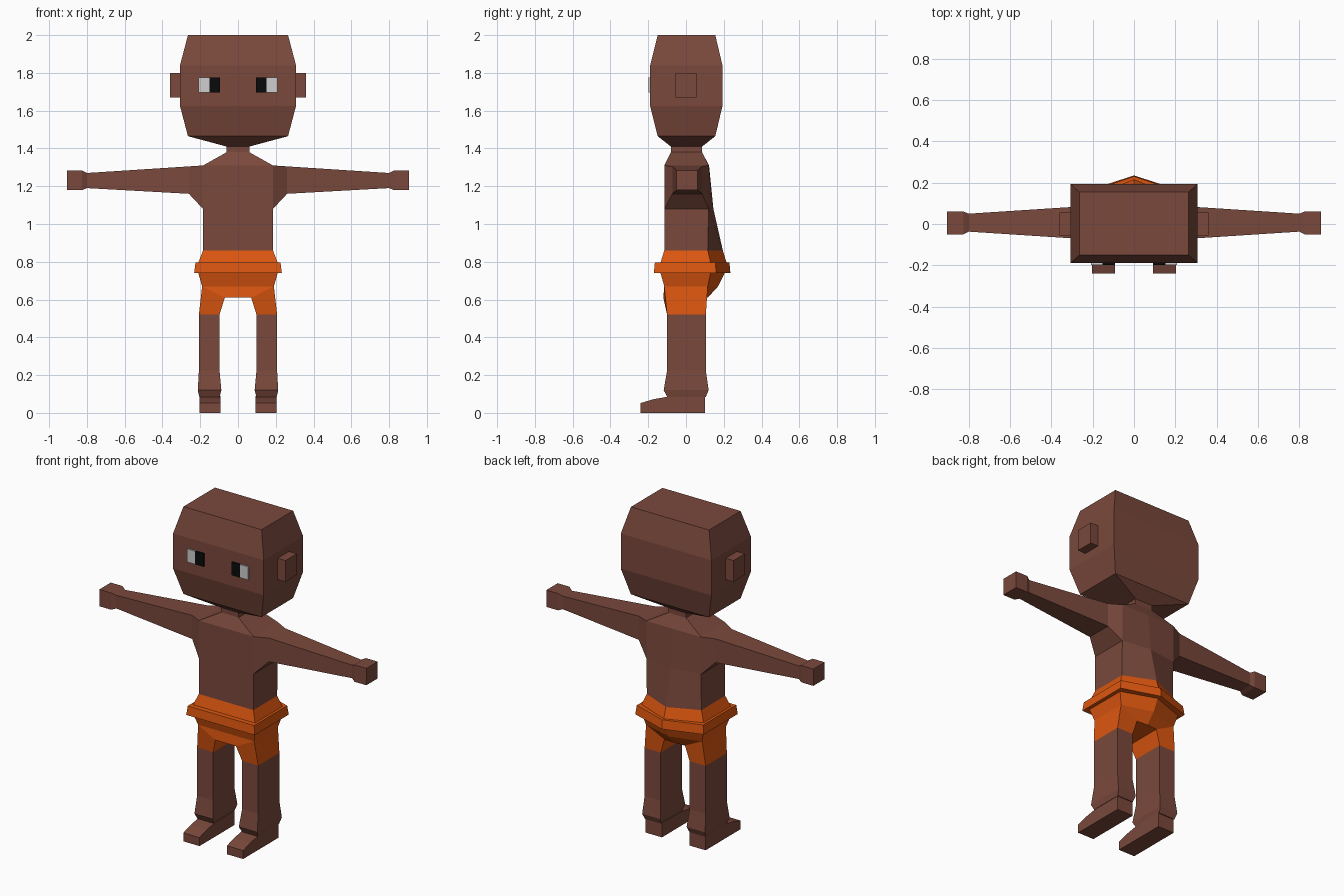
import bpy, bmesh

if "Cube" in bpy.data.objects:
    bpy.data.objects.remove(bpy.data.objects["Cube"])


def material(name, rgb):
    m = bpy.data.materials.new(name)
    m.diffuse_color = (*rgb, 1)
    m.use_nodes = True
    m.node_tree.nodes["Principled BSDF"].inputs["Base Color"].default_value = m.diffuse_color
    return m


SKIN = material("brown skin", (0.195, 0.066, 0.045))
ORANGE = material("orange cloth", (0.72, 0.094, 0.005))
WHITE = material("eye white", (0.62, 0.62, 0.62))
BLACK = material("pupil black", (0.003, 0.003, 0.003))


def loft(name, rings, mat, split=None, lower=None, mirror=False):
    """Skin a list of rings with quads; faces below z = split take the lower material."""
    bm = bmesh.new()
    loops = [[bm.verts.new(p) for p in r] for r in rings]
    n = len(rings[0])
    for a, b in zip(loops, loops[1:]):
        for i in range(n):
            j = (i + 1) % n
            bm.faces.new((a[i], a[j], b[j], b[i]))
    bm.faces.new(loops[0])
    bm.faces.new(loops[-1])
    bmesh.ops.recalc_face_normals(bm, faces=bm.faces)
    me = bpy.data.meshes.new(name)
    me.materials.append(mat)
    if lower:
        me.materials.append(lower)
        for f in bm.faces:
            f.material_index = int(f.calc_center_median().z < split)
    bm.to_mesh(me)
    bm.free()
    ob = bpy.data.objects.new(name, me)
    bpy.context.collection.objects.link(ob)
    if mirror:
        mod = ob.modifiers.new("mirror", 'MIRROR')
        mod.use_mirror_merge = False
    return ob


def rect(z, x0, x1, y0, y1):
    return [(x0, y0, z), (x1, y0, z), (x1, y1, z), (x0, y1, z)]


def side(x, y0, y1, z0, z1):
    return [(x, y0, z0), (x, y1, z0), (x, y1, z1), (x, y0, z1)]


def penta(z, x, y0, y1, ridge):
    """Five-sided ring with a ridge down the middle of the back."""
    return [(-x, y0, z), (x, y0, z), (x, y1, z), (0, ridge, z), (-x, y1, z)]


def box(name, x0, x1, y0, y1, z0, z1, mat):
    return loft(name, [rect(z0, x0, x1, y0, y1), rect(z1, x0, x1, y0, y1)], mat, mirror=True)


# Head with chamfered top and jaw tapering into the neck
loft("head", [rect(z, -x, x, y0, y1) for z, x, y0, y1 in (
    (1.41, .06, -.08, .085), (1.465, .265, -.15, .155), (1.625, .307, -.19, .193),
    (1.84, .307, -.19, .193), (2.0, .265, -.15, .155))], SKIN)
box("ear", .30, .36, -.055, .055, 1.67, 1.80, SKIN)

# Eyes
box("eye_white", .152, .208, -.199, -.19, 1.695, 1.775, WHITE)
box("pupil", .095, .152, -.199, -.19, 1.695, 1.775, BLACK)

# Torso, ending in the waist of the shorts
loft("torso", [penta(*r) for r in (
    (1.41, .06, -.08, .085, .085), (1.38, .06, -.08, .085, .085),
    (1.31, .185, -.115, .12, .122), (1.08, .185, -.115, .12, .145),
    (.86, .185, -.115, .115, .195), (.795, .21, -.135, .13, .215))],
    SKIN, .86, ORANGE)

# Arm and hand
loft("arm", [side(*r) for r in (
    (.185, -.115, .12, 1.08, 1.31), (.26, -.072, .085, 1.16, 1.305),
    (.80, -.037, .05, 1.19, 1.27), (.825, -.05, .06, 1.18, 1.283),
    (.905, -.05, .06, 1.18, 1.283))], SKIN, mirror=True)

# Belt, hips and shorts legs
loft("belt", [penta(.74, .232, -.17, .16, .235), penta(.795, .225, -.165, .155, .23)], ORANGE)
loft("hips", [penta(*r) for r in (
    (.795, .21, -.135, .13, .215), (.74, .21, -.135, .13, .205),
    (.67, .19, -.115, .115, .17), (.61, .07, -.12, .11, .115))], ORANGE)
hip = [(.07, -.12, .61), (.19, -.115, .67), (.19, .115, .67), (.07, .11, .61)]
loft("leg", [hip] + [rect(*r) for r in (
    (.52, .098, .207, -.10, .105), (.225, .098, .207, -.10, .105),
    (.12, .088, .213, -.118, .12), (.085, .097, .205, -.10, .105))],
    ORANGE, .52, SKIN, mirror=True)

# Foot with a sloping toe, swept sideways from its profile
profile = [(-.24, 0), (.10, 0), (.10, .09), (-.10, .085), (-.17, .073), (-.24, .052)]
loft("foot", [[(x, y, z) for y, z in profile] for x in (.093, .203)], SKIN, mirror=True)
